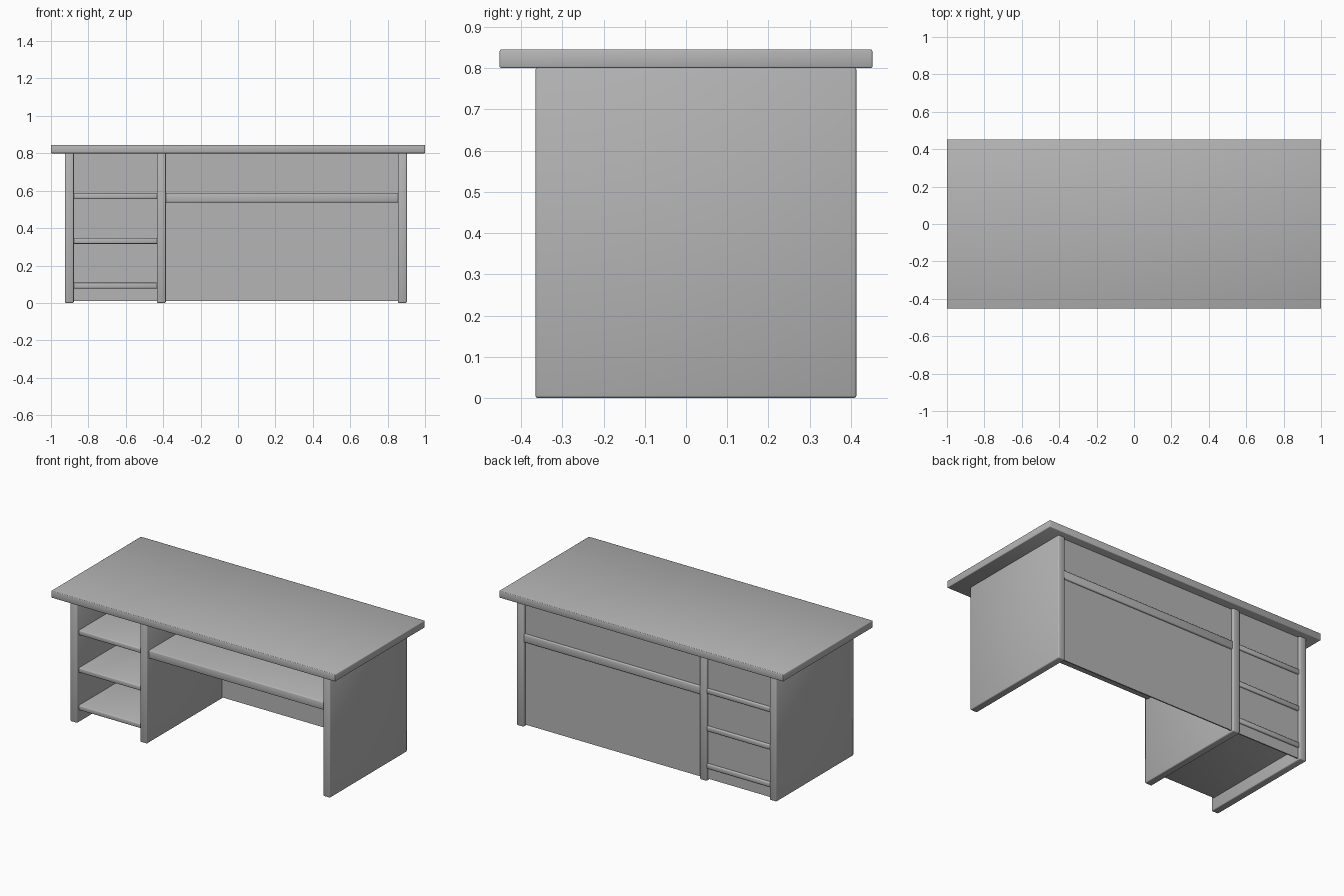
import bpy
import bmesh

if "Cube" in bpy.data.objects:
    bpy.data.objects.remove(bpy.data.objects["Cube"])

# Mid-grey finish shared by all boards
finish = bpy.data.materials.new("grey_finish")
finish.diffuse_color = (0.46, 0.46, 0.46, 1)
finish.use_nodes = True
finish.node_tree.nodes["Principled BSDF"].inputs["Base Color"].default_value = finish.diffuse_color


def box(name, x, y, z, bevel=0.005):
    """Axis-aligned board from (min, max) ranges, with softened smooth edges."""
    bm = bmesh.new()
    bmesh.ops.create_cube(bm, size=1)
    for v in bm.verts:
        for i, (lo, hi) in enumerate((x, y, z)):
            v.co[i] = lo if v.co[i] < 0 else hi
    for f in bm.faces:
        f.smooth = bevel > 0
    mesh = bpy.data.meshes.new(name)
    bm.to_mesh(mesh)
    bm.free()
    mesh.materials.append(finish)
    ob = bpy.data.objects.new(name, mesh)
    bpy.context.collection.objects.link(ob)
    if bevel:
        mod = ob.modifiers.new("soft_edges", 'BEVEL')
        mod.width = bevel
        mod.segments = 2
    return ob


# Desktop slab
box("desktop", (-1, 1), (-0.452, 0.452), (0.80, 0.845), 0.004)

# Three upright panels
PANEL = 0.048
panels = {"left_panel": -0.926, "divider_panel": -0.434, "right_panel": 0.855}
for name, x in panels.items():
    box(name, (x, x + PANEL), (-0.365, 0.413), (0, 0.802), 0.006)

# Thin back board, slightly inset between the uprights
box("back_board", (-0.90, 0.88), (0.388, 0.396), (0.01, 0.802), 0)

# Small shelves in the left bay
for i in range(3):
    z = 0.077 + 0.239 * i
    box(f"small_shelf_{i + 1}", (-0.882, -0.429), (-0.348, 0.408), (z, z + 0.031), 0.006)

# Wide shelf under the desktop
box("wide_shelf", (-0.389, 0.859), (-0.346, 0.408), (0.537, 0.589), 0.006)
